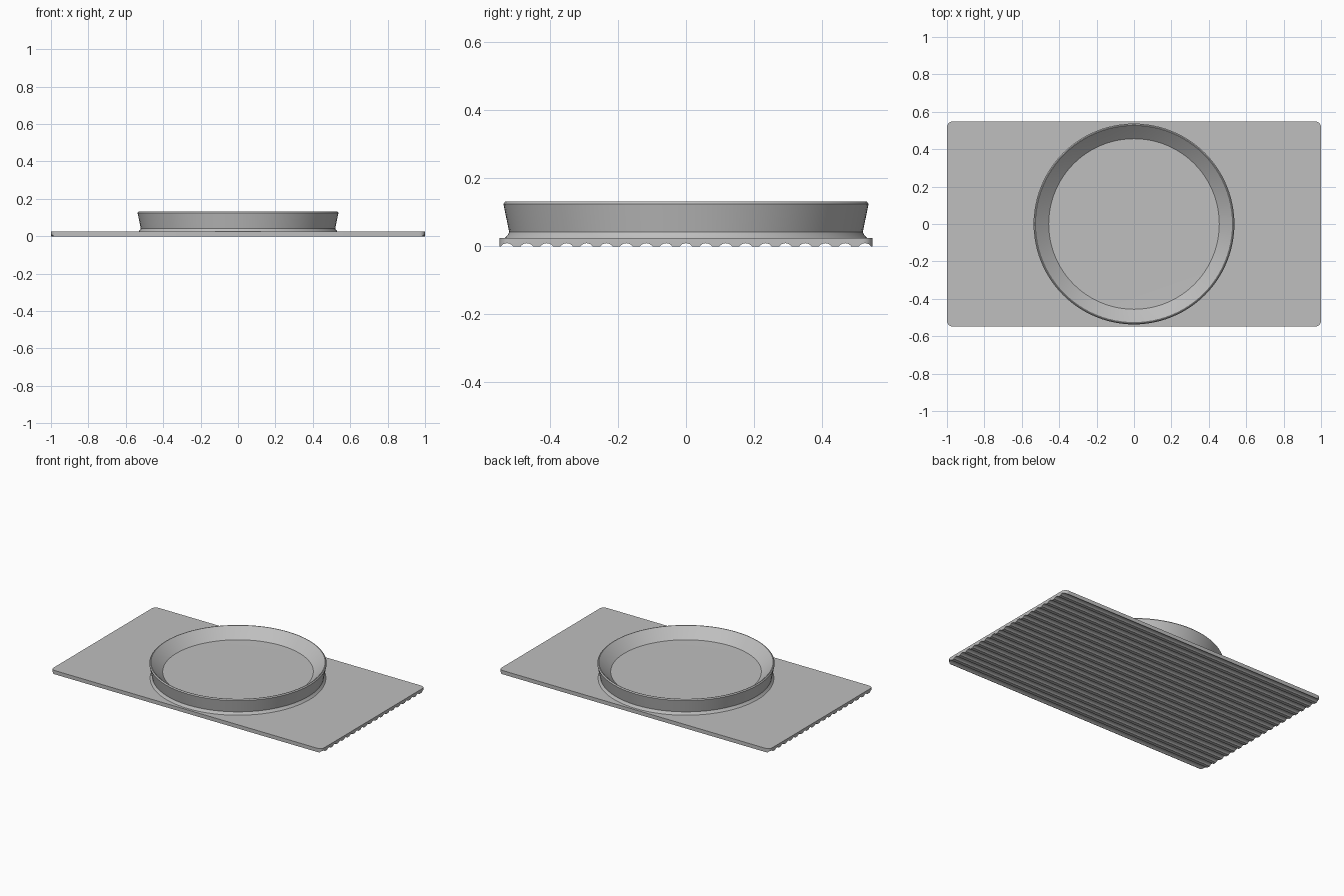
import bpy, bmesh, math

if "Cube" in bpy.data.objects:
    bpy.data.objects.remove(bpy.data.objects["Cube"])

HALF_X, HALF_Y, PLATE_TOP = 1.0, 0.548, 0.025
PITCH, GROOVE_HALF, GROOVE_DEPTH = 0.0585, 0.018, 0.009

grey = bpy.data.materials.new("grey")
grey.diffuse_color = (0.52, 0.52, 0.52, 1)
grey.use_nodes = True
grey.node_tree.nodes["Principled BSDF"].inputs["Base Color"].default_value = grey.diffuse_color


def make_object(name, bm):
    bmesh.ops.recalc_face_normals(bm, faces=bm.faces)
    mesh = bpy.data.meshes.new(name)
    bm.to_mesh(mesh)
    bm.free()
    mesh.materials.append(grey)
    obj = bpy.data.objects.new(name, mesh)
    bpy.context.collection.objects.link(obj)
    return obj


def prism(name, points, offset):
    """Extrude a closed outline along an offset vector."""
    bm = bmesh.new()
    face = bm.faces.new([bm.verts.new(p) for p in points])
    ext = bmesh.ops.extrude_face_region(bm, geom=[face], use_keep_orig=True)
    verts = [g for g in ext["geom"] if isinstance(g, bmesh.types.BMVert)]
    bmesh.ops.translate(bm, verts=verts, vec=offset)
    return make_object(name, bm)


def smooth(obj, degrees):
    bpy.ops.object.select_all(action='DESELECT')
    obj.select_set(True)
    bpy.context.view_layer.objects.active = obj
    bpy.ops.object.shade_smooth_by_angle(angle=math.radians(degrees))


# Base plate: slab with rounded corners
r = 0.03
outline = []
for i, (sx, sy) in enumerate([(1, 1), (-1, 1), (-1, -1), (1, -1)]):
    for k in range(9):
        a = math.pi / 2 * (i + k / 8)
        outline.append((sx * (HALF_X - r) + r * math.cos(a),
                        sy * (HALF_Y - r) + r * math.sin(a), 0))
plate = prism("base_plate", outline, (0, 0, PLATE_TOP))

# Row of rounded grooves along the underside
radius = (GROOVE_HALF ** 2 + GROOVE_DEPTH ** 2) / (2 * GROOVE_DEPTH)
half_angle = math.asin(GROOVE_HALF / radius)
section = [(-1.1, -0.7, -0.1), (-1.1, -0.7, 0.0)]
section = [(-1.1, -0.7, 0.1), (-1.1, -0.7, 0.0)]
for g in range(-9, 10):
    for k in range(9):
        a = half_angle * (k / 4 - 1)
        section.append((-1.1, g * PITCH + radius * math.sin(a),
                        GROOVE_DEPTH - radius + radius * math.cos(a)))
section += [(-1.1, 0.7, 0.0), (-1.1, 0.7, 0.1)]
cutter = prism("groove_cutter", section, (2.2, 0, 0))
cutter.hide_render = True

mod = plate.modifiers.new("grooves", 'BOOLEAN')
mod.operation, mod.solver, mod.object = 'INTERSECT', 'EXACT', cutter
bpy.context.view_layer.objects.active = plate
bpy.ops.object.modifier_apply(modifier=mod.name)
bpy.data.objects.remove(cutter)
smooth(plate, 30)

# Round dish: lathe from the floor centre over the rim to the flared foot
profile = [(0, 0.065), (0.456, 0.068), (0.523, 0.128), (0.527, 0.132),
           (0.531, 0.132), (0.537, 0.125), (0.520, 0.042), (0.524, 0.034),
           (0.533, 0.024)]
bm = bmesh.new()
verts = [bm.verts.new((x, 0, z)) for x, z in profile]
edges = [bm.edges.new(pair) for pair in zip(verts, verts[1:])]
bmesh.ops.spin(bm, geom=verts + edges, cent=(0, 0, 0), axis=(0, 0, 1),
               angle=2 * math.pi, steps=96, use_duplicate=False)
bmesh.ops.remove_doubles(bm, verts=bm.verts, dist=0.0005)
# Close the underside inside the plate
rim = [e for e in bm.edges if e.is_boundary]
bmesh.ops.holes_fill(bm, edges=rim, sides=0)
smooth(make_object("round_dish", bm), 30)
